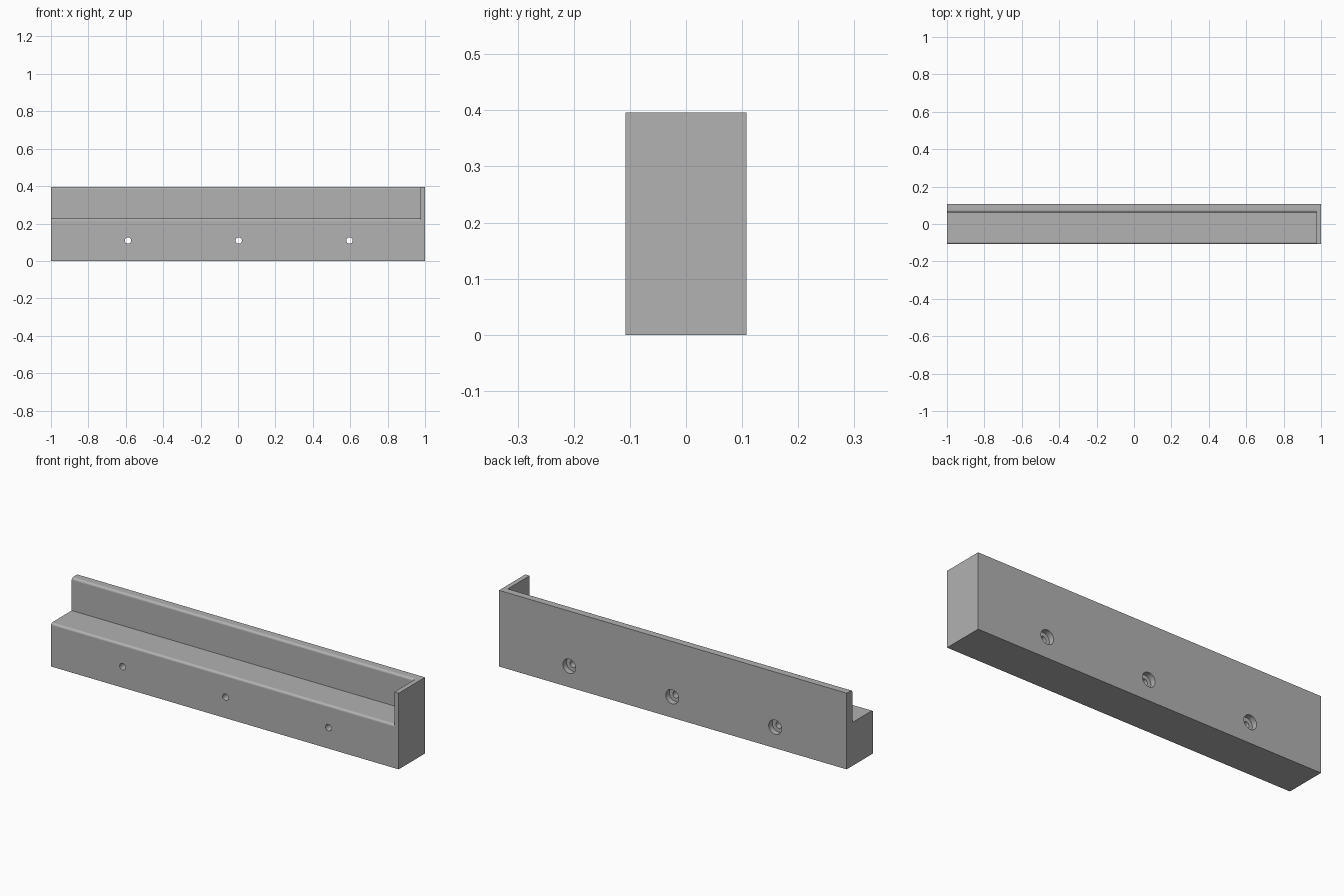
import bpy, bmesh
from math import pi, sin, cos
from mathutils import Matrix, Vector

cube = bpy.data.objects.get("Cube")
if cube:
    bpy.data.objects.remove(cube, do_unlink=True)

HALF_DEPTH, HEIGHT = 0.108, 0.396
SHELF_Z, WALL_Y, PLATE_X = 0.226, 0.062, 0.975
FILLET = 0.012

grey = bpy.data.materials.new("plain grey")
grey.use_nodes = True
grey.diffuse_color = (0.445, 0.445, 0.445, 1)
grey.node_tree.nodes["Principled BSDF"].inputs["Base Color"].default_value = grey.diffuse_color


def make_object(name, bm):
    bmesh.ops.recalc_face_normals(bm, faces=bm.faces)
    mesh = bpy.data.meshes.new(name)
    bm.to_mesh(mesh)
    bm.free()
    mesh.materials.append(grey)
    obj = bpy.data.objects.new(name, mesh)
    bpy.context.collection.objects.link(obj)
    return obj


def round_edge(y, z, steps=8):
    """Rounded outer edge whose square corner would sit at (y, z)."""
    angles = [pi - pi / 2 * i / steps for i in range(steps + 1)]
    return [(y + FILLET + FILLET * cos(a), z - FILLET + FILLET * sin(a)) for a in angles]


def cylinder(name, x, y0, y1, radius):
    bm = bmesh.new()
    place = Matrix.Translation((x, (y0 + y1) / 2, 0.109)) @ Matrix.Rotation(pi / 2, 4, 'X')
    bmesh.ops.create_cone(bm, cap_ends=True, segments=32, radius1=radius,
                          radius2=radius, depth=y1 - y0, matrix=place)
    return make_object(name, bm)


# Solid rail block
bm = bmesh.new()
bmesh.ops.create_cube(bm, size=1, matrix=Matrix.Translation((0, 0, HEIGHT / 2))
                      @ Matrix.Diagonal((2, 2 * HALF_DEPTH, HEIGHT, 1)))
rail = make_object("ledge_rail", bm)

# Step cutter: leaves the shelf, the back wall and the end plate
profile = [(-0.2, SHELF_Z - FILLET)] + round_edge(-HALF_DEPTH, SHELF_Z)
profile += [(WALL_Y, SHELF_Z)] + round_edge(WALL_Y, HEIGHT)
profile += [(WALL_Y + FILLET, 0.5), (-0.2, 0.5)]
bm = bmesh.new()
face = bm.faces.new([bm.verts.new((-1.2, y, z)) for y, z in profile])
swept = bmesh.ops.extrude_face_region(bm, geom=[face])["geom"]
bmesh.ops.translate(bm, vec=Vector((PLATE_X + 1.2, 0, 0)),
                    verts=[v for v in swept if isinstance(v, bmesh.types.BMVert)])
cutters = [make_object("step_cutter", bm)]

# Screw holes, counterbored from the back
for x in (-0.588, 0.004, 0.596):
    cutters.append(cylinder("screw_hole_cutter", x, -0.2, 0.2, 0.017))
    cutters.append(cylinder("counterbore_cutter", x, HALF_DEPTH - 0.03, 0.2, 0.037))

bpy.ops.object.select_all(action='DESELECT')
rail.select_set(True)
bpy.context.view_layer.objects.active = rail
for cutter in cutters:
    cutter.hide_render = True
    cut = rail.modifiers.new("cut", 'BOOLEAN')
    cut.operation, cut.solver, cut.object = 'DIFFERENCE', 'EXACT', cutter
    bpy.ops.object.modifier_apply(modifier=cut.name)
    bpy.data.objects.remove(cutter, do_unlink=True)

# Smooth fillets and bores, flat main faces
bpy.ops.object.shade_smooth_by_angle(angle=pi / 6)
rail.modifiers.new("flat_faces", 'WEIGHTED_NORMAL').keep_sharp = True
